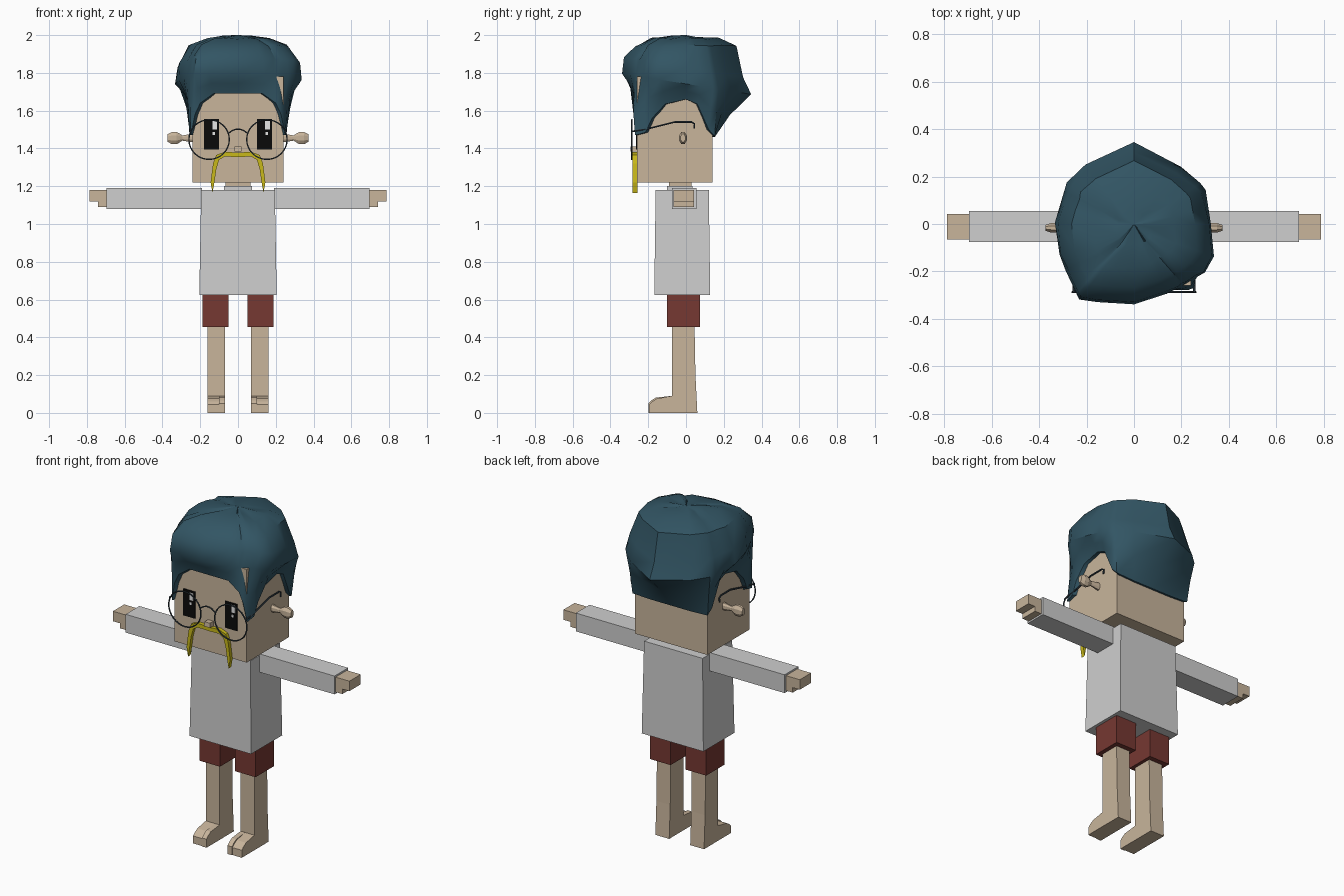
import bpy, bmesh, math, random
from mathutils import Vector

cube = bpy.data.objects.get("Cube")
if cube:
    bpy.data.objects.remove(cube, do_unlink=True)
random.seed(4)


def material(name, r, g, b):
    m = bpy.data.materials.new(name)
    m.use_nodes = True
    m.diffuse_color = (r, g, b, 1)
    bsdf = m.node_tree.nodes["Principled BSDF"]
    bsdf.inputs["Base Color"].default_value = (r, g, b, 1)
    bsdf.inputs["Roughness"].default_value = 0.8
    return m


SKIN = material("skin", 0.58, 0.46, 0.33)
SHIRT = material("light_grey_cloth", 0.62, 0.62, 0.62)
SHORTS = material("dark_red_cloth", 0.18, 0.04, 0.032)
HAIR = material("teal_hair", 0.032, 0.091, 0.127)
YELLOW = material("yellow_hair", 0.58, 0.48, 0.01)
BLACK = material("black_eye", 0.003, 0.003, 0.003)
WHITE = material("white_shine", 0.8, 0.8, 0.8)
METAL = material("dark_metal", 0.032, 0.05, 0.065)


def finish(name, bm, mat, smooth=None):
    bmesh.ops.recalc_face_normals(bm, faces=bm.faces)
    mesh = bpy.data.meshes.new(name)
    bm.to_mesh(mesh)
    bm.free()
    mesh.materials.append(mat)
    ob = bpy.data.objects.new(name, mesh)
    bpy.context.collection.objects.link(ob)
    if smooth:
        bpy.ops.object.select_all(action="DESELECT")
        ob.select_set(True)
        bpy.context.view_layer.objects.active = ob
        bpy.ops.object.shade_smooth_by_angle(angle=math.radians(smooth))
    return ob


def box(name, mat, x, y, z, taper=1.0):
    """Box from three ranges; taper scales the top about its centre."""
    bm = bmesh.new()
    bmesh.ops.create_cube(bm, size=1)
    for v in bm.verts:
        k = taper if v.co.z > 0 else 1
        v.co = [(r[0] + r[1]) / 2 + c * s * (r[1] - r[0])
                for r, c, s in zip((x, y, z), v.co, (k, k, 1))]
    return finish(name, bm, mat)


def span(side, a, b):
    return tuple(sorted((side * a, side * b)))


def prism(name, mat, profile, axis, lo, hi):
    """Extrude a 2D profile along x (profile is y,z) or y (profile is x,z)."""
    bm = bmesh.new()
    place = (lambda p, d: (d, *p)) if axis == "x" else (lambda p, d: (p[0], d, p[1]))
    a = [bm.verts.new(place(p, lo)) for p in profile]
    b = [bm.verts.new(place(p, hi)) for p in profile]
    bm.faces.new(a)
    bm.faces.new(b[::-1])
    for i in range(len(a)):
        j = (i + 1) % len(a)
        bm.faces.new((a[i], a[j], b[j], b[i]))
    return finish(name, bm, mat)


def wire(name, mat, points, radius, cyclic=False):
    """Thin round wire through the given points, as a mesh."""
    cu = bpy.data.curves.new(name, "CURVE")
    cu.dimensions = "3D"
    cu.bevel_depth = radius
    cu.bevel_resolution = 1
    cu.use_fill_caps = True
    sp = cu.splines.new("POLY")
    sp.points.add(len(points) - 1)
    for p, co in zip(sp.points, points):
        p.co = (*co, 1)
    sp.use_cyclic_u = cyclic
    tmp = bpy.data.objects.new(name + "_path", cu)
    bm = bmesh.new()
    bm.from_mesh(bpy.data.meshes.new_from_object(tmp))
    bpy.data.objects.remove(tmp)
    for f in bm.faces:
        f.material_index = 0
    return finish(name, bm, mat, 50)


# Head, neck and torso
box("head", SKIN, (-.24, .24), (-.26, .14), (1.22, 1.78))
box("neck", SKIN, (-.065, .065), (-.09, .03), (1.15, 1.23))
box("collar", SHIRT, (-.075, .075), (-.1, .035), (1.17, 1.2))
box("shirt", SHIRT, (-.205, .205), (-.168, .128), (.625, 1.18), .95)

# Nose and moustache
box("nose", SKIN, (-.02, .02), (-.295, -.255), (1.383, 1.41), .9)
outer = [(0, 1.378), (.07, 1.382), (.115, 1.365), (.132, 1.32), (.145, 1.22), (.135, 1.165)]
inner = [(.125, 1.22), (.115, 1.29), (.1, 1.34), (.07, 1.357), (0, 1.355)]
half = outer + inner
prism("moustache", YELLOW, half + [(-x, z) for x, z in half[-2:0:-1]], "y", -.282, -.258)

# Foot and leg profile, seen from the side
leg = [(-.195, 0), (.06, 0), (.05, .2), (.045, .47), (-.075, .47), (-.075, .09),
       (-.155, .075), (-.18, .06), (-.195, .045)]
ear = [(.235, .025), (.26, .021), (.295, .015), (.31, .026), (.325, .035),
       (.35, .035), (.372, .022)]

for s, tag in ((1, "left"), (-1, "right")):
    # Arm, hand and fingers
    box(tag + "_sleeve", SHIRT, span(s, .19, .695), (-.075, .055), (1.08, 1.19))
    box(tag + "_hand", SKIN, span(s, .69, .787), (-.065, .042), (1.12, 1.18))
    box(tag + "_thumb", SKIN, span(s, .69, .74), (-.065, .042), (1.09, 1.125))

    # Leg with a split toe, and shorts
    box(tag + "_shorts", SHORTS, span(s, .05, .187), (-.1, .075), (.455, .65))
    prism(tag + "_leg", SKIN, leg, "x", *span(s, .1, .162))
    toe = [(y - (.004 if y < -.15 else 0), z + (.006 if .04 < z < .08 else 0)) for y, z in leg]
    prism(tag + "_leg_inner", SKIN, toe, "x", *span(s, .07, .1))

    # Ear on a short stalk with a rounded knob
    bm = bmesh.new()
    rings = [[bm.verts.new((s * x, -.016 + .62 * r * math.cos(a), 1.455 + r * math.sin(a)))
              for a in (math.tau * (i + .5) / 8 for i in range(8))] for x, r in ear]
    for a, b in zip(rings, rings[1:]):
        for i in range(8):
            bm.faces.new((a[i - 1], a[i], b[i], b[i - 1]))
    bm.faces.new(rings[-1])
    bm.faces.new(rings[0])
    finish(tag + "_ear", bm, SKIN)

    # Eye plate with two shines on the same side of each eye
    cx = s * .14
    box(tag + "_eye", BLACK, (cx - .04, cx + .04), (-.266, -.259), (1.395, 1.555))
    box(tag + "_eye_shine", WHITE, (cx + .004, cx + .03), (-.269, -.265), (1.5, 1.545))
    box(tag + "_eye_glint", WHITE, (cx + .006, cx + .018), (-.269, -.265), (1.472, 1.487))

    # Spectacle rim and temple
    rim = [(s * .153 + .107 * math.cos(a), -.287, 1.447 + .105 * math.sin(a))
           for a in (math.tau * i / 32 for i in range(32))]
    wire(tag + "_rim", METAL, rim, .004, True)
    side = [(-.287, 1.49), (-.2, 1.505), (-.06, 1.54), (.03, 1.54), (.045, 1.53), (.043, 1.505)]
    wire(tag + "_temple", METAL, [(s * .254, y, z) for y, z in side], .005)

wire("bridge", METAL, [(x, -.287, 1.503 - 9 * x * x) for x in (-.05, -.03, -.01, .01, .03, .05)], .004)

# Hair: hairline around the head, then rings swelling out and closing on top
line = [(0, -.278, 1.69), (.13, -.278, 1.69), (.2, -.278, 1.64), (.228, -.278, 1.58),
        (.25, -.27, 1.47), (.258, -.215, 1.485), (.26, -.18, 1.56), (.26, -.11, 1.635),
        (.26, 0, 1.66), (.26, .06, 1.635), (.258, .12, 1.5), (.25, .152, 1.465),
        (.13, .152, 1.46), (0, .152, 1.46)]
line += [(-x, y, z) for x, y, z in line[-2:0:-1]]
# Widest outline of the hair, seen from above
outline = [(0, .345), (.11, .315), (.3, .155), (.33, -.04), (.34, -.18), (.15, -.29),
           (-.02, -.345), (-.23, -.32), (-.31, -.15), (-.335, 0), (-.27, .22)]
MID = Vector((0, -.02))


def reach(d):
    """Distance from the middle to the outline along direction d."""
    best = 0
    for p, q in zip(outline, outline[1:] + outline[:1]):
        p, e = Vector(p) - MID, Vector(q) - Vector(p)
        den = d.x * e.y - d.y * e.x
        if abs(den) > 1e-9:
            t = (p.x * e.y - p.y * e.x) / den
            u = (p.x * d.y - p.y * d.x) / den
            if t > 0 and -1e-6 <= u <= 1 + 1e-6:
                best = max(best, t)
    return best


columns = []
for x, y, z in line:
    flat = Vector((x, y)) - MID
    wide = flat.normalized() * reach(flat.normalized())
    zw = 1.745 - .16 * wide.y
    back = max(0, wide.y)
    col = [(flat * .85, z), (flat, z), (flat.lerp(wide, .42), z + (zw - z) * .52), (wide, zw)]
    for k, zt in ((.975 - .25 * back, zw + .09), (.79, 1.945), (.52, 1.98), (.22, 1.993)):
        n = random.uniform(-.006, .006)
        col.append((wide * (k + 2 * n), zt + n))
    columns.append(col)

bm = bmesh.new()
grid = [[bm.verts.new((p.x + MID.x, p.y + MID.y, z)) for p, z in col] for col in columns]
crown = bm.verts.new((0, 0, 2))
for i in range(len(grid)):
    a, b = grid[i - 1], grid[i]
    for j in range(len(a) - 1):
        bm.faces.new((a[j], b[j], b[j + 1], a[j + 1]))
    bm.faces.new((a[-1], b[-1], crown))
finish("hair", bm, HAIR, 40)
